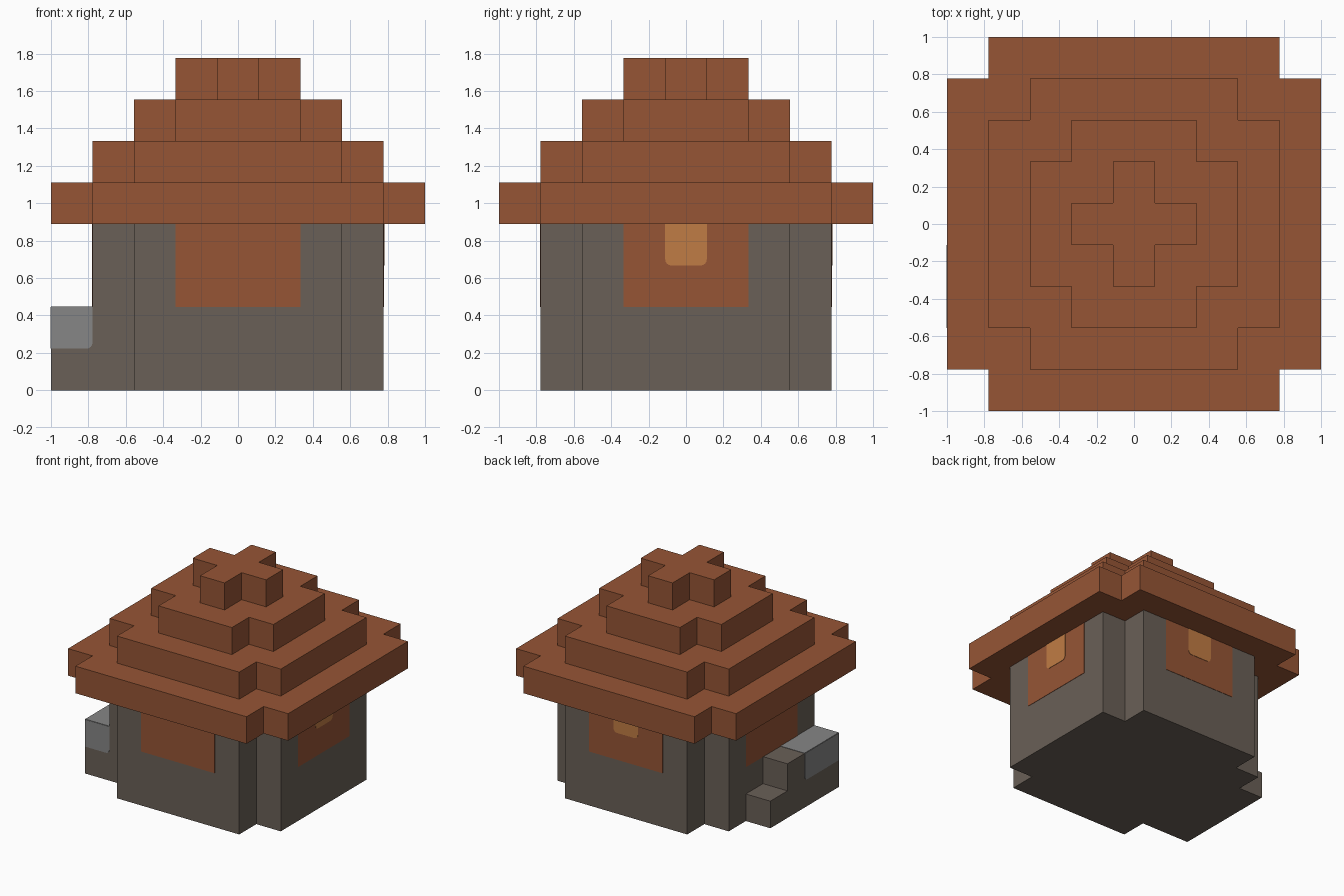
import bpy, bmesh
from math import radians, sin, cos
from mathutils import Matrix

cube = bpy.data.objects.get("Cube")
if cube:
    bpy.data.objects.remove(cube, do_unlink=True)

U = 2 / 9          # size of one block
SKIN = 0.003       # thickness of painted plates


def material(name, rgb):
    mat = bpy.data.materials.new(name)
    mat.use_nodes = True
    mat.diffuse_color = (*rgb, 1)
    mat.node_tree.nodes["Principled BSDF"].inputs["Base Color"].default_value = (*rgb, 1)
    return mat


CLAY = material("roof clay", (0.305, 0.091, 0.036))
STONE = material("wall stone", (0.144, 0.117, 0.095))
GRAY = material("slab gray", (0.238, 0.238, 0.238))
AMBER = material("window amber", (0.527, 0.202, 0.058))


def prism(name, points, low, high, mat, frame=Matrix()):
    """Extrude a 2D outline (in blocks) from low to high, then place it."""
    bm = bmesh.new()
    base = bm.faces.new([bm.verts.new((x * U, y * U, low)) for x, y in points])
    top = bmesh.ops.extrude_face_region(bm, geom=[base])["geom"]
    verts = [g for g in top if isinstance(g, bmesh.types.BMVert)]
    bmesh.ops.translate(bm, verts=verts, vec=(0, 0, high - low))
    bmesh.ops.recalc_face_normals(bm, faces=bm.faces)
    bm.transform(frame)
    mesh = bpy.data.meshes.new(name)
    bm.to_mesh(mesh)
    bm.free()
    mesh.materials.append(mat)
    obj = bpy.data.objects.new(name, mesh)
    bpy.context.collection.objects.link(obj)
    return obj


def side(angle):
    """Frame whose outline is (across, up) and whose depth points out of a side."""
    return Matrix.Rotation(radians(angle), 4, 'Z') @ Matrix.Rotation(radians(90), 4, 'X')


def notched_square(size):
    """Square outline with one block missing at each corner."""
    a, b = size / 2, size / 2 - 1
    quarter = [(a, -b), (a, b), (b, b)]
    points = []
    for _ in range(4):
        points += quarter
        quarter = [(-y, x) for x, y in quarter]
    return points


def panel(x0, x1, z0, z1, round_left=0, round_right=0):
    """Rectangle outline with optionally rounded lower corners."""
    points = [(x1, z1), (x0, z1)]
    for x, r, sign, start in ((x0, round_left, 1, 180), (x1, round_right, -1, 270)):
        if r:
            for i in range(5):
                t = radians(start + i * 22.5)
                points.append((x + sign * r + r * cos(t), z0 + r + r * sin(t)))
        else:
            points.append((x, z0))
    return points


# Walls and stepped roof
prism("walls", notched_square(7), 0, 4 * U, STONE)
for i, size in enumerate((9, 7, 5, 3)):
    prism(f"roof_tier_{i + 1}", notched_square(size), (4 + i) * U, (5 + i) * U, CLAY)

# Clay panels on all four walls, windows on two
wall = 3.5 * U
for name, angle, window in (("front", 0, False), ("left", 90, True),
                            ("back", 180, True), ("right", 270, False)):
    prism(f"{name}_panel", panel(-1.5, 1.5, 2, 4), wall - SKIN, wall + SKIN, CLAY, side(angle))
    if window:
        prism(f"{name}_window", panel(-0.5, 0.5, 3, 4, 0.15, 0.15),
              wall, wall + 2 * SKIN, AMBER, side(angle))

# Steps along the right wall
steps = [(-1.5, 0), (2.5, 0), (2.5, 2), (-0.5, 2), (-0.5, 1), (-1.5, 1)]
prism("steps", steps, wall, 4.5 * U, STONE, side(270))

# Gray slab covering the upper end of the steps
prism("slab_side", panel(0.5, 2.5, 1, 2, round_left=0.15), 4.5 * U - SKIN, 4.5 * U + SKIN, GRAY, side(270))
prism("slab_front", panel(-4.5, -3.5, 1, 2, round_right=0.15), 2.5 * U - SKIN, 2.5 * U + SKIN, GRAY, side(0))
prism("slab_top", panel(-4.5, -3.5, -2.5, -0.5), 2 * U - SKIN, 2 * U + SKIN, GRAY)
